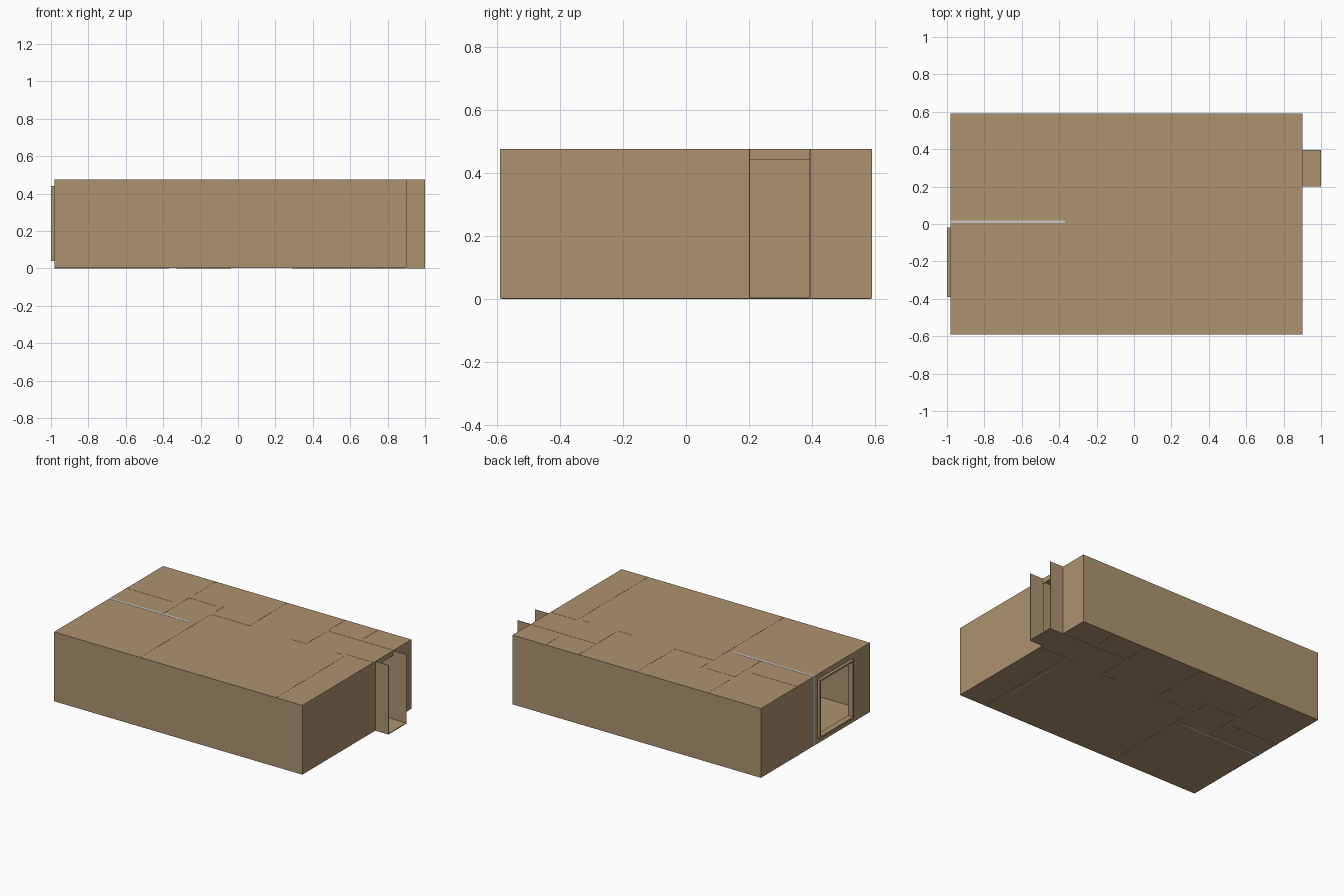
import bpy

if "Cube" in bpy.data.objects:
    bpy.data.objects.remove(bpy.data.objects["Cube"])

H = 0.475          # storey height
T = 0.006          # thickness of the thin panels
X0, X1, Y = -0.98, 0.90, 0.59

tan = bpy.data.materials.new("tan_plaster")
tan.diffuse_color = (0.42, 0.29, 0.16, 1)
tan.use_nodes = True
tan.node_tree.nodes["Principled BSDF"].inputs["Base Color"].default_value = tan.diffuse_color


def box(name, x, y, z, mat=tan):
    """Axis-aligned block from (min, max) pairs."""
    bpy.ops.mesh.primitive_cube_add(
        size=1, location=[(a + b) / 2 for a, b in (x, y, z)])
    ob = bpy.context.object
    ob.name = name
    ob.scale = [b - a for a, b in (x, y, z)]
    bpy.ops.object.transform_apply(location=False, rotation=False, scale=True)
    if mat:
        ob.data.materials.append(mat)
    return ob


def wall(name, xa, ya, xb, yb):
    """Full-height thin partition between two plan points."""
    h = T / 4
    return box(name, (xa - h, xb + h), (ya - h, yb + h), (0, H + 0.001))


# Floor and ceiling
box("floor", (X0, X1), (-Y, Y), (0.001, T))
box("ceiling", (X0, X1), (-Y, Y), (H - T, H))

# Front and back outer walls
for name, s in (("front_wall", -1), ("back_wall", 1)):
    box(name, (X0, X1), sorted((s * Y, s * (Y - T))), (0.001, H))

# Left outer wall, built around the window opening
WY0, WY1, WZ0, WZ1 = -0.39, -0.02, 0.04, 0.44
left = (X0, X0 + T)
box("left_wall_front", left, (-Y, WY0), (0.001, H))
box("left_wall_back", left, (WY1, Y), (0.001, H))
box("left_wall_sill", left, (WY0, WY1), (0.001, WZ0))
box("left_wall_lintel", left, (WY0, WY1), (WZ1, H))

# Projecting window frame
F = 0.012
fx = (-1.0, X0 + 0.02)
box("window_frame_bottom", fx, (WY0, WY1), (WZ0, WZ0 + F))
box("window_frame_top", fx, (WY0, WY1), (WZ1 - F, WZ1))
box("window_frame_front", fx, (WY0, WY0 + F), (WZ0 + F, WZ1 - F))
box("window_frame_back", fx, (WY1 - F, WY1), (WZ0 + F, WZ1 - F))

# Right outer wall with the doorway
DY0, DY1 = 0.20, 0.395
right = (X1 - T, X1)
box("right_wall_front", right, (-Y, DY0), (0.001, H))
box("right_wall_back", right, (DY1, Y), (0.001, H))
box("doorway_lintel", right, (DY0, DY1), (0.44, H))

# Entrance porch: floor and two side panels, open above
box("porch_floor", (X1, 1.0), (DY0, DY1), (0.001, T))
for name, y in (("porch_side_front", DY0), ("porch_side_back", DY1 - 0.003)):
    box(name, (X1, 1.0), (y, y + 0.003), (0, H))

# Interior partitions, with gaps left for the doors
plan = [
    (X0, 0.195, -0.63, 0.195), (-0.58, 0.02, -0.58, 0.30),
    (-0.58, 0.30, -0.37, 0.30), (-0.58, 0.36, -0.58, Y - T),
    (-0.33, 0.22, -0.33, 0.32), (-0.33, -Y + T, -0.33, 0.18),
    (-0.33, 0.18, -0.04, 0.18), (-0.04, 0.18, -0.04, Y - T),
    (0.29, 0.165, 0.40, 0.165), (0.40, 0.165, 0.40, Y - T),
    (0.40, 0.397, X1 - T, 0.397), (0.65, 0.43, 0.65, Y - T),
    (0.62, 0.165, 0.66, 0.165), (0.70, -Y + T, 0.70, 0.165),
    (0.70, 0.18, X1 - T, 0.18),
]
for i, seg in enumerate(plan):
    wall(f"partition_{i + 1}", *seg)

# Plain grey divider and low grey strips set in the floor
box("grey_divider", (X0 - 0.001, -0.37), (0.005, 0.02), (0, H + 0.001), None)
box("grey_floor_strip_right", (0.665, 0.675), (-0.39, 0.06), (0, 0.01), None)
box("grey_floor_strip_hall", (-0.33, -0.10), (0.188, 0.198), (0, 0.01), None)
